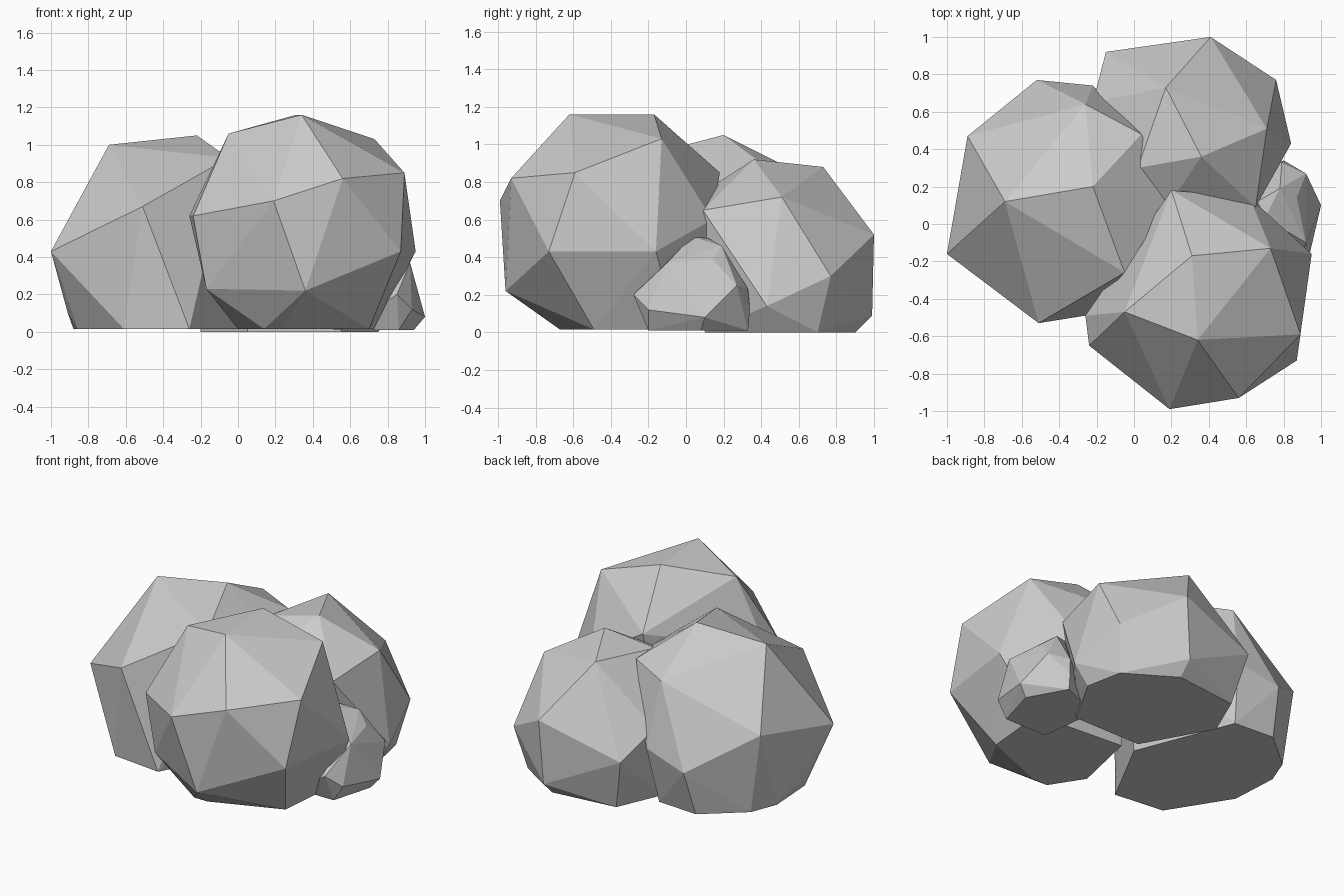
import bpy
import bmesh
from mathutils import Vector

# Remove the default cube if it is there
default_cube = bpy.data.objects.get("Cube")
if default_cube:
    bpy.data.objects.remove(default_cube, do_unlink=True)

# One plain stone colour for the whole cluster
STONE = (0.6, 0.6, 0.6, 1)
stone_grey = bpy.data.materials.new("stone_grey")
stone_grey.use_nodes = True
stone_grey.diffuse_color = STONE
stone_shader = stone_grey.node_tree.nodes["Principled BSDF"]
stone_shader.inputs["Base Color"].default_value = STONE
stone_shader.inputs["Roughness"].default_value = 0.9

CENTIMETRE = 0.01


def build_boulder(name, crown, belt, foot, ground):
    """Wrap a faceted hull round crown and belt corners and a flat footprint."""
    mesh = bpy.data.meshes.new(name)
    boulder = bpy.data.objects.new(name, mesh)
    bpy.context.scene.collection.objects.link(boulder)

    bm = bmesh.new()
    corners = list(crown) + list(belt)
    corners += [(x, y, ground) for x, y in foot]
    for corner in corners:
        bm.verts.new(Vector(corner) * CENTIMETRE)

    # Chip the corners together into one convex stone
    hull = bmesh.ops.convex_hull(bm, input=bm.verts[:])
    leftovers = set(hull["geom_interior"]) | set(hull["geom_unused"])
    loose = [item for item in leftovers if isinstance(item, bmesh.types.BMVert)]
    bmesh.ops.delete(bm, geom=loose, context="VERTS")
    bmesh.ops.recalc_face_normals(bm, faces=bm.faces[:])

    # Crisp flat facets, all in the same stone colour
    for face in bm.faces:
        face.smooth = False
        face.material_index = 0
    bm.to_mesh(mesh)
    bm.free()
    mesh.materials.append(stone_grey)
    return boulder


# Tallest boulder, at the front
build_boulder(
    "front_boulder",
    crown=[(34, -62, 116), (31, -17, 116), (73, -13, 103), (-5, -47, 106),
           (89, -59, 85), (56, -93, 82), (19, -99, 70), (20, 18, 85)],
    belt=[(-24, -65, 62), (-26, -49, 62), (87, -73, 43), (95, -16, 43),
          (36, -96, 22), (-17, -65, 23), (62, 14, 60)],
    foot=[(14, -67), (24, -67), (70, -49), (74, -5), (0, -45), (10, 0)],
    ground=1.5,
)

# Broad boulder on the side
build_boulder(
    "side_boulder",
    crown=[(-69, 12, 100), (-22, 20, 105), (-5, -26, 93), (-51, -53, 67),
           (-26, 64, 83), (4, 48, 84), (20, 15, 74)],
    belt=[(-100, -16, 43), (-89, 47, 56), (-52, 77, 32), (-22, 74, 40),
          (-91, 5, 10)],
    foot=[(-61, -45), (-86, -5), (-88, 28), (-81, 46), (-55, 68), (-26, 66),
          (-26, -49), (0, 0)],
    ground=1.5,
)

# Lower boulder at the back
build_boulder(
    "back_boulder",
    crown=[(36, 36, 92), (17, 73, 88), (71, 51, 72), (65, 9, 65),
           (2, 30, 85), (15, 5, 72)],
    belt=[(41, 100, 52), (76, 77, 30), (84, 43, 14), (-15, 92, 35),
          (-22, 65, 50), (38, 99, 9)],
    foot=[(75, 45), (70, 70), (38, 90), (-7, 85), (-20, 55), (55, 10), (5, 10)],
    ground=0,
)

# Small stone tucked between the boulders
build_boulder(
    "small_stone",
    crown=[(70, 3, 51), (78, 19, 46), (87, 14, 39), (92, -10, 37), (66, 12, 50)],
    belt=[(92, 27, 25), (79, 33, 23), (85, -28, 20), (93, -20, 12),
          (100, 10, 8), (80, 34, 12)],
    foot=[(94, 8), (80, 33), (86, -20), (55, -20), (50, 20)],
    ground=1,
)
